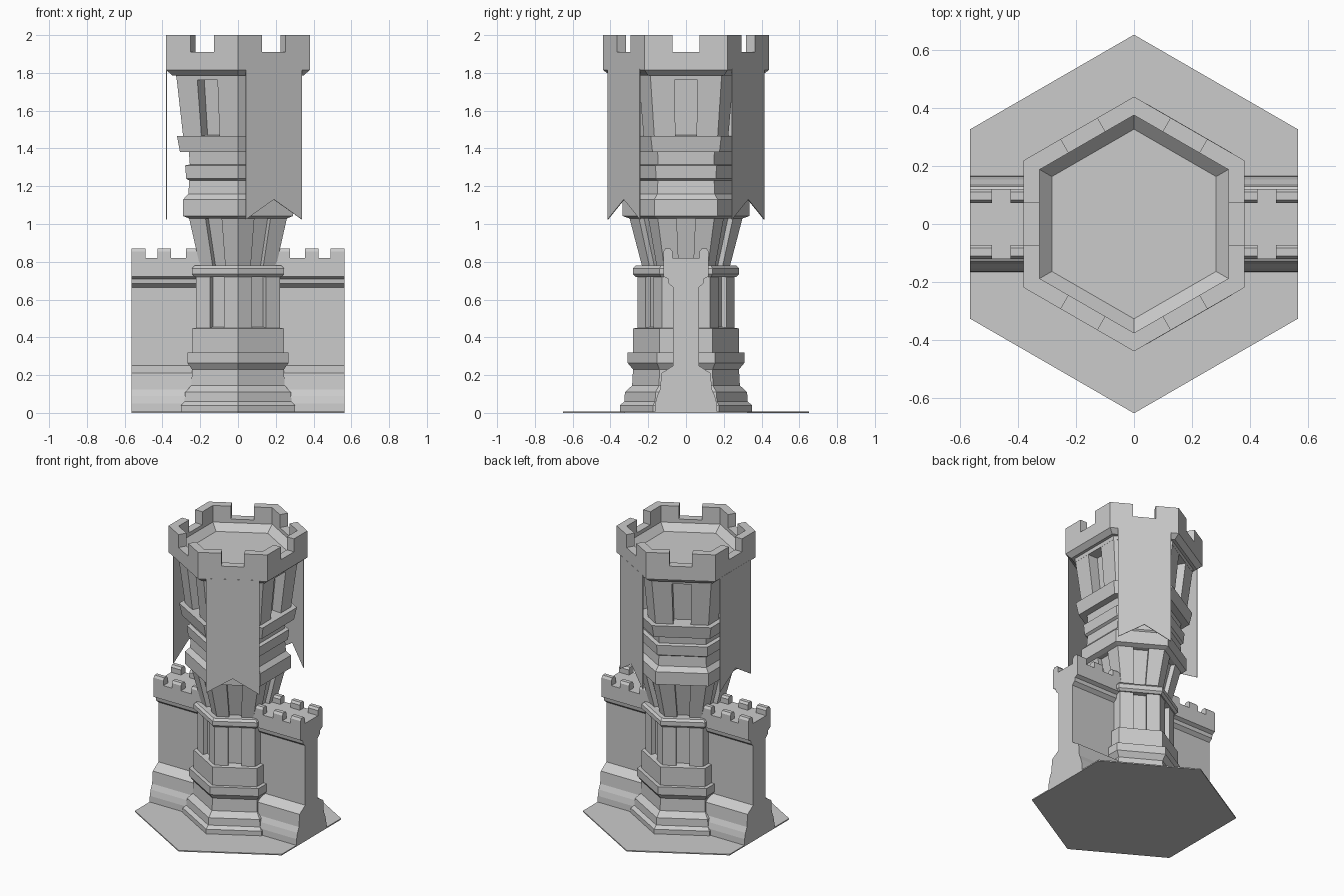
import bpy, math
from mathutils import Vector

if "Cube" in bpy.data.objects:
    bpy.data.objects.remove(bpy.data.objects["Cube"])

COS30 = math.cos(math.radians(30))


def make(name, verts, faces):
    me = bpy.data.meshes.new(name)
    me.from_pydata(verts, [], faces)
    me.update()
    ob = bpy.data.objects.new(name, me)
    bpy.context.collection.objects.link(ob)
    return ob


def skin(rings, verts, faces):
    """Join equal-sized rings of points into a closed solid."""
    base, n = len(verts), len(rings[0])
    for r in rings:
        verts += r
    for j in range(len(rings) - 1):
        a, b = base + j * n, base + (j + 1) * n
        for i in range(n):
            k = (i + 1) % n
            faces.append((a + i, a + k, b + k, b + i))
    faces.append(tuple(range(base + n - 1, base - 1, -1)))
    top = base + (len(rings) - 1) * n
    faces.append(tuple(range(top, top + n)))


def corner(k, apothem, z=0.0):
    t = math.radians(90 + 60 * k)
    r = apothem / COS30
    return Vector((r * math.cos(t), r * math.sin(t), z))


def hex_loft(name, profile):
    v, f = [], []
    skin([[corner(k, a, z) for k in range(6)] for a, z in profile], v, f)
    return make(name, v, f)


def corner_ring(k, a_out, a_in, z):
    """V-shaped section wrapping one hexagon corner, a third of each side."""
    c, nxt, prv = (corner(k + d, a_out, z) for d in (0, 1, -1))
    p, q = c.lerp(nxt, 0.335), c.lerp(prv, 0.335)

    def inward(pt, edge_end):
        n = (c + edge_end) / 2
        n.z = 0
        return pt - n.normalized() * (a_out - a_in)
    return [c, p, inward(p, nxt), corner(k, a_in, z), inward(q, prv), q]


def corner_pieces(name, sections):
    v, f = [], []
    for k in range(6):
        skin([corner_ring(k, *s) for s in sections], v, f)
    return make(name, v, f)


def extrude_x(name, profile, spans):
    v, f = [], []
    for x0, x1 in spans:
        skin([[Vector((x, y, z)) for y, z in profile] for x in (x0, x1)], v, f)
    return make(name, v, f)


# Ground plate
hex_loft("base_plate", [(0.565, 0), (0.565, 0.008)])

# Tower shaft, with set-back panels and a sunken roof
hex_loft("tower_shaft", [
    (0.303, 0.004), (0.303, 0.04), (0.283, 0.06), (0.28, 0.11), (0.247, 0.145),
    (0.243, 0.23), (0.268, 0.265), (0.268, 0.32), (0.243, 0.32), (0.243, 0.447),
    (0.193, 0.455), (0.193, 0.72), (0.23, 0.72), (0.243, 0.735), (0.243, 0.765),
    (0.23, 0.78), (0.172, 0.78), (0.228, 1.03), (0.26, 1.03), (0.29, 1.042),
    (0.29, 1.13), (0.263, 1.16), (0.258, 1.23), (0.274, 1.24), (0.28, 1.31),
    (0.255, 1.315), (0.26, 1.38), (0.307, 1.38), (0.323, 1.465), (0.225, 1.47),
    (0.25, 1.762), (0.325, 1.762), (0.328, 1.787), (0.348, 1.787), (0.38, 1.815),
    (0.38, 1.91), (0.325, 1.91), (0.325, 1.885), (0.283, 1.84)])

# Corner piers framing the panels
corner_pieces("lower_piers", [(0.222, 0.183, 0.446), (0.222, 0.183, 0.725)])
corner_pieces("middle_piers", [(0.2, 0.16, 0.77), (0.26, 0.215, 1.035)])
corner_pieces("upper_piers", [(0.29, 0.215, 1.46), (0.325, 0.24, 1.77)])

# Tower battlements
corner_pieces("tower_merlons", [(0.38, 0.325, 1.905), (0.38, 0.325, 2.0)])

# Three swallow-tailed banners
outline = [(-0.17, 1.82), (-0.17, 1.025), (0, 1.13), (0.17, 1.025), (0.17, 1.82)]
v, f = [], []
for deg in (-60, 60, 180):
    t = math.radians(deg)
    n = Vector((math.cos(t), math.sin(t), 0))
    s = Vector((-n.y, n.x, 0))
    skin([[n * d + s * u + Vector((0, 0, z)) for u, z in outline]
          for d in (0.376, 0.381)], v, f)
make("banners", v, f)

# Side walls running through the tower
half = [(0.165, 0.004), (0.163, 0.05), (0.153, 0.09), (0.137, 0.125), (0.13, 0.21),
        (0.068, 0.25), (0.068, 0.665), (0.092, 0.685), (0.096, 0.71),
        (0.12, 0.722), (0.12, 0.82)]
wall = half + [(-y, z) for y, z in reversed(half)]
extrude_x("curtain_walls", wall, [(-0.565, -0.1), (0.1, 0.565)])

# Chamfered wall merlons on both edges of each wall
merlon = [(0.072, 0.815), (0.12, 0.815), (0.12, 0.855), (0.11, 0.87),
          (0.083, 0.87), (0.072, 0.855)]
spans = [(0.49, 0.565), (0.355, 0.425), (0.2, 0.275)]
spans += [(-b, -a) for a, b in spans]
extrude_x("wall_merlons_back", merlon, spans)
extrude_x("wall_merlons_front", [(-y, z) for y, z in merlon], spans)

# Consistent outward normals
import bmesh
for ob in bpy.context.collection.objects:
    bm = bmesh.new()
    bm.from_mesh(ob.data)
    bmesh.ops.recalc_face_normals(bm, faces=bm.faces)
    bm.to_mesh(ob.data)
    bm.free()
